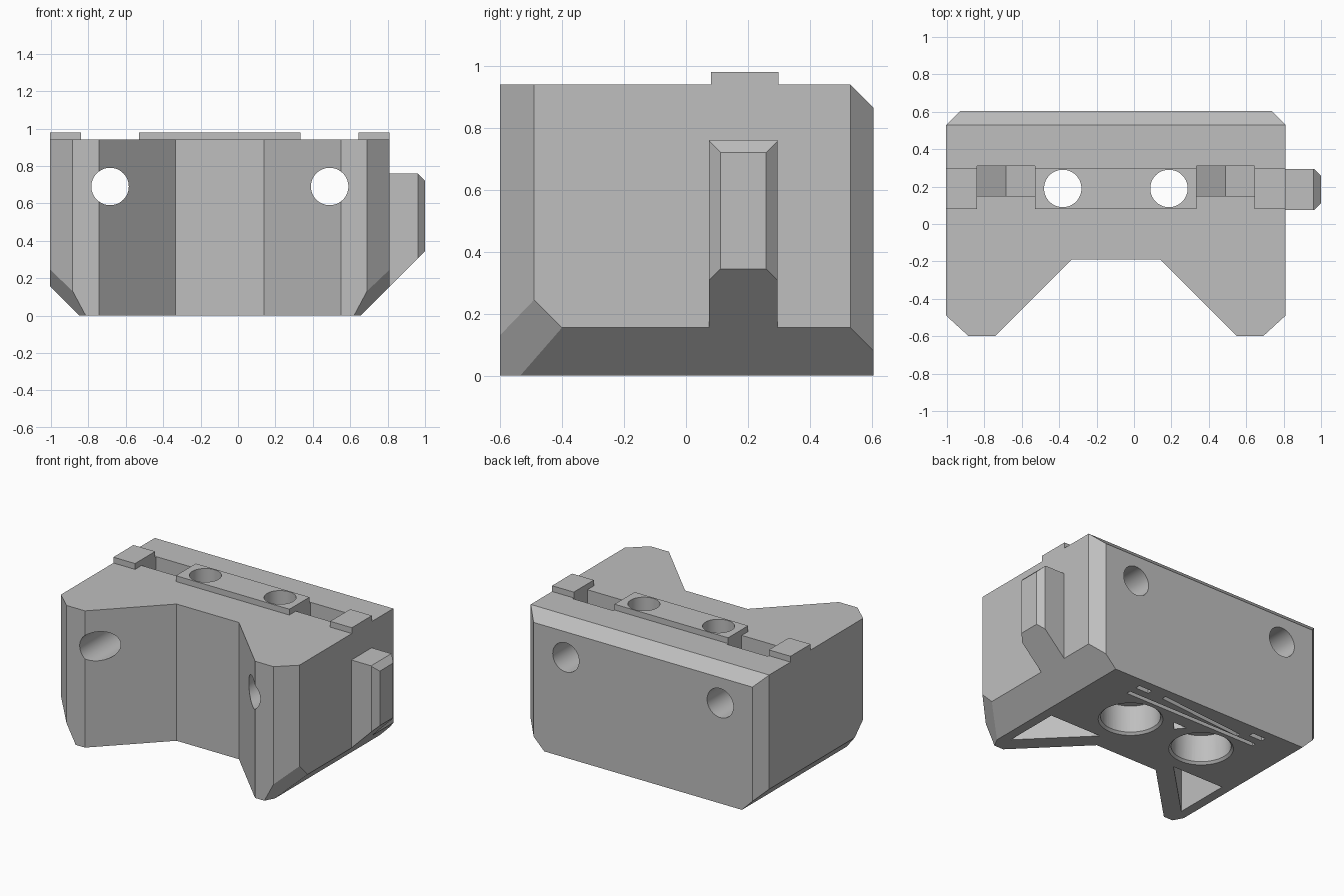
import bpy, bmesh, math
from mathutils import Vector, Matrix

if "Cube" in bpy.data.objects:
    bpy.data.objects.remove(bpy.data.objects["Cube"])

MID = -0.097      # symmetry line of the block
TOP = 0.94

grey = bpy.data.materials.new("light_grey")
grey.use_nodes = True
grey.diffuse_color = (0.52, 0.52, 0.52, 1)
grey.node_tree.nodes["Principled BSDF"].inputs["Base Color"].default_value = grey.diffuse_color


def mirror(x):
    return 2 * MID - x


def finish(bm, name):
    bmesh.ops.recalc_face_normals(bm, faces=bm.faces)
    mesh = bpy.data.meshes.new(name)
    bm.to_mesh(mesh)
    bm.free()
    mesh.materials.append(grey)
    obj = bpy.data.objects.new(name, mesh)
    bpy.context.collection.objects.link(obj)
    return obj


def prism(points, lo, hi, along_y=False):
    """Extrude an outline along z, or an x-z outline along y."""
    bm = bmesh.new()
    place = (lambda a, b, h: (a, h, b)) if along_y else (lambda a, b, h: (a, b, h))
    face = bm.faces.new([bm.verts.new(place(a, b, lo)) for a, b in points])
    out = bmesh.ops.extrude_face_region(bm, geom=[face])
    shift = Vector(place(0, 0, hi - lo))
    bmesh.ops.translate(bm, vec=shift, verts=[v for v in out["geom"] if isinstance(v, bmesh.types.BMVert)])
    bmesh.ops.recalc_face_normals(bm, faces=bm.faces)
    return bm


def rect(x0, x1, y0, y1):
    return [(x0, y0), (x1, y0), (x1, y1), (x0, y1)]


def slice_off(bm, point, normal):
    """Cut away everything on the normal side of a plane and cap it."""
    bmesh.ops.bisect_plane(bm, geom=bm.verts[:] + bm.edges[:] + bm.faces[:], dist=1e-5,
                           plane_co=point, plane_no=Vector(normal).normalized(), clear_outer=True)
    bmesh.ops.holes_fill(bm, edges=[e for e in bm.edges if e.is_boundary], sides=0)


def cylinder(r0, r1, depth, centre, along_y=False):
    bm = bmesh.new()
    turn = Matrix.Rotation(math.pi / 2, 4, "X") if along_y else Matrix()
    bmesh.ops.create_cone(bm, cap_ends=True, segments=64, radius1=r0, radius2=r1,
                          depth=depth, matrix=Matrix.Translation(centre) @ turn)
    return bm


def cut(obj, cutters):
    for c in cutters:
        mod = obj.modifiers.new("cut", "BOOLEAN")
        mod.operation, mod.solver, mod.object = "DIFFERENCE", "EXACT", c
    mesh = bpy.data.meshes.new_from_object(obj.evaluated_get(bpy.context.evaluated_depsgraph_get()))
    obj.modifiers.clear()
    obj.data = mesh


# Block outline: two angled front legs around a notch
half = [(0.14, -0.19), (0.55, -0.6), (0.69, -0.6), (0.81, -0.49), (0.81, 0.53), (0.735, 0.605)]
bm = prism(half + [(mirror(x), y) for x, y in reversed(half)], 0, TOP)

# Bevelled lower sides, lower front corners and upper back edge
for s, x in ((1, 0.81), (-1, mirror(0.81))):
    slice_off(bm, (x, 0, 0.155), (s, 0, -1))
    slice_off(bm, (x, -0.49, 0.245), (s * 1.87, -1, -1))
slice_off(bm, (0, 0.53, TOP), (0, 1, 1))
body = finish(bm, "body")

cutters = []
vertical = []
for side in (0, 1):
    flip = mirror if side else (lambda x: x)
    # Bolt hole and nut slot with a pointed floor
    bx = flip(0.49)
    cutters.append(finish(cylinder(0.1, 0.1, 2, (bx, 0, 0.69), True), "bolt_cutter"))
    slot = [(bx - 0.155, 1.1), (bx - 0.155, 0.6), (bx, 0.51), (bx + 0.155, 0.6), (bx + 0.155, 1.1)]
    cutters.append(finish(prism(slot, 0.15, 0.31, True), "nut_slot_cutter"))
    # Vertical hole with a wide recess and bevelled rim underneath
    vx = flip(0.187)
    vertical.append(finish(cylinder(0.1, 0.1, 3, (vx, 0.19, 0.5)), "hole_cutter"))
    cutters.append(finish(cylinder(0.185, 0.185, 0.4, (vx, 0.19, 0)), "recess_cutter"))
    cutters.append(finish(cylinder(0.22, 0.18, 0.04, (vx, 0.19, 0)), "rim_cutter"))
    # Triangular hollow under each leg
    tri = [(flip(0.59), -0.48), (flip(0.59), -0.09), (flip(0.2), -0.09)]
    cutters.append(finish(prism(tri, -0.1, 0.45), "hollow_cutter"))
    # Short groove under the back edge
    ends = sorted((flip(0.31), flip(0.41)))
    cutters.append(finish(prism(rect(*ends, 0.505, 0.54), -0.1, 0.05), "groove_cutter"))

# Long straight groove, slanted groove and small triangular mark underneath
cutters.append(finish(prism(rect(-0.6, 0.41, 0.42, 0.45), -0.1, 0.05), "groove_cutter"))
slant = [(0.2, 0.51), (0.2, 0.54), (-0.45, 0.48), (-0.45, 0.45)]
cutters.append(finish(prism(slant, -0.1, 0.05), "groove_cutter"))
mark = [(MID - 0.05, 0.33), (MID + 0.05, 0.33), (MID, 0.27)]
cutters.append(finish(prism(mark, -0.1, 0.05), "mark_cutter"))

# Raised pads along the top
centre_pad = finish(prism(rect(mirror(0.335), 0.335, 0.08, 0.298), TOP, 0.98), "centre_pad")
left_pad = finish(prism(rect(0.645, 0.81, 0.08, 0.298), TOP, 0.98), "left_pad")
right_pad = finish(prism(rect(mirror(0.81), mirror(0.645), 0.08, 0.298), TOP, 0.98), "right_pad")

# Side tab with a sloped underside and bevelled tip
bm = prism(rect(0.81, 1, 0.075, 0.295), 0.1, 0.76)
slice_off(bm, (0.81, 0, 0.155), (1, 0, -1))
slice_off(bm, (1, 0, 0.72), (1, 0, 1))
slice_off(bm, (1, 0.258, 0), (1, 1, 0))
slice_off(bm, (1, 0.112, 0), (1, -1, 0))
tab = finish(bm, "side_tab")

cut(body, cutters + vertical)
cut(centre_pad, vertical)
for c in cutters + vertical:
    bpy.data.objects.remove(c)

# Smooth round holes, keep edges crisp
for obj in (body, centre_pad, left_pad, right_pad, tab):
    bpy.ops.object.select_all(action="DESELECT")
    obj.select_set(True)
    bpy.context.view_layer.objects.active = obj
    bpy.ops.object.shade_smooth_by_angle(angle=math.radians(25))
